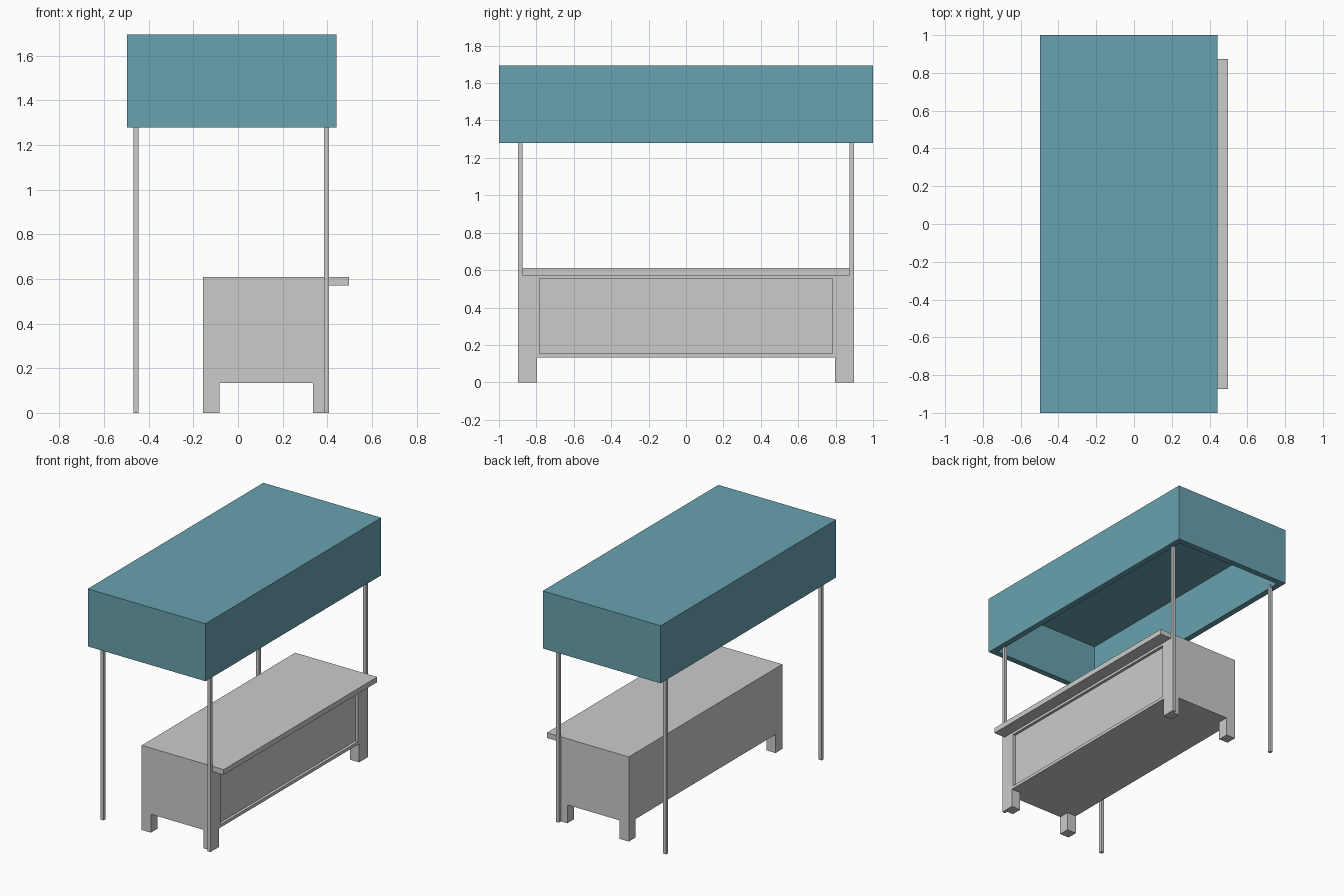
import bpy, bmesh
from mathutils import Vector

if "Cube" in bpy.data.objects:
    bpy.data.objects.remove(bpy.data.objects["Cube"])


def box(lo, hi):
    """New bmesh holding a box between two corners."""
    bm = bmesh.new()
    bmesh.ops.create_cube(bm, size=1)
    for v in bm.verts:
        v.co = Vector([hi[i] if v.co[i] > 0 else lo[i] for i in range(3)])
    return bm


def cut(bm, axis, values):
    """Loop cuts across the whole mesh."""
    for value in values:
        n = Vector((0, 0, 0))
        n[axis] = 1
        bmesh.ops.bisect_plane(bm, geom=bm.verts[:] + bm.edges[:] + bm.faces[:],
                               plane_co=n * value, plane_no=n)


def extrude(bm, test, offset):
    """Extrude the faces whose normal and centre pass the test."""
    bm.normal_update()
    faces = [f for f in bm.faces if test(f.normal, f.calc_center_median())]
    new = bmesh.ops.extrude_face_region(bm, geom=faces)["geom"]
    old = [f for f in faces if f.is_valid]
    if old:
        bmesh.ops.delete(bm, geom=old, context='FACES_ONLY')
    bmesh.ops.translate(bm, vec=offset,
                        verts=[g for g in new if isinstance(g, bmesh.types.BMVert)])


def finish(bm, name, material=None):
    bmesh.ops.dissolve_limit(bm, angle_limit=0.01, verts=bm.verts[:], edges=bm.edges[:])
    bmesh.ops.recalc_face_normals(bm, faces=bm.faces[:])
    mesh = bpy.data.meshes.new(name)
    bm.to_mesh(mesh)
    bm.free()
    if material:
        mesh.materials.append(material)
    obj = bpy.data.objects.new(name, mesh)
    bpy.context.collection.objects.link(obj)
    return obj


# Canopy: box hollowed from below
teal = bpy.data.materials.new("teal_canvas")
teal.diffuse_color = (0.14, 0.36, 0.43, 1)
teal.use_nodes = True
teal.node_tree.nodes["Principled BSDF"].inputs["Base Color"].default_value = teal.diffuse_color
bm = box((-0.498, -1, 1.28), (0.442, 1, 1.695))
bm.normal_update()
bottom = [f for f in bm.faces if f.normal.z < -0.9]
bmesh.ops.inset_region(bm, faces=bottom, thickness=0.06)
extrude(bm, lambda n, c: n.z < -0.9 and abs(c.x + 0.028) < 0.01 and abs(c.y) < 0.01,
        (0, 0, 0.355))
finish(bm, "canopy", teal)

# Counter: cabinet with feet, overhanging top edge and recessed front panel
bm = box((-0.156, -0.874, 0.133), (0.408, 0.874, 0.61))
cut(bm, 0, (-0.083, 0.335))
cut(bm, 1, (-0.797, -0.784, 0.784, 0.797))
cut(bm, 2, (0.155, 0.554, 0.572))
extrude(bm, lambda n, c: n.z < -0.9 and abs(c.y) > 0.797 and not -0.083 < c.x < 0.335,
        (0, 0, -0.133))
extrude(bm, lambda n, c: n.x > 0.9 and c.x > 0.4 and c.z > 0.572, (0.09, 0, 0))
extrude(bm, lambda n, c: n.x > 0.9 and c.x > 0.4 and abs(c.y) < 0.784 and 0.155 < c.z < 0.554,
        (-0.02, 0, 0))
finish(bm, "counter")

# Four thin canopy posts
for side, x in (("rear", -0.4575), ("front", 0.397)):
    for end, y in (("left", -0.886), ("right", 0.886)):
        finish(box((x - 0.0115, y - 0.0115, 0), (x + 0.0115, y + 0.0115, 1.30)),
               f"{side}_{end}_post")
